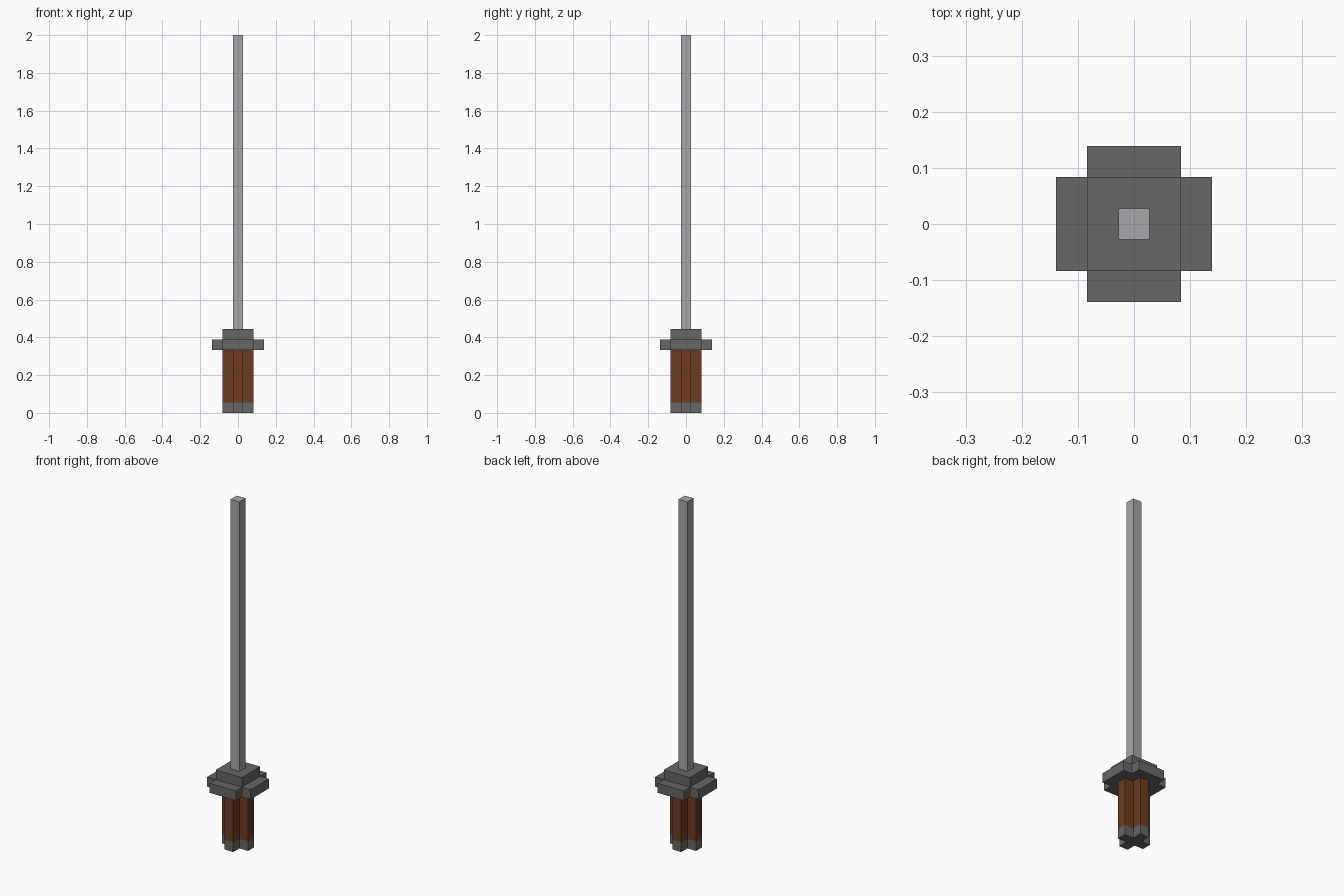
import bpy
import bmesh

cube = bpy.data.objects.get("Cube")
if cube:
    bpy.data.objects.remove(cube, do_unlink=True)

U = 2 / 36  # one block


def material(name, rgb):
    mat = bpy.data.materials.new(name)
    mat.use_nodes = True
    colour = (*rgb, 1)
    mat.diffuse_color = colour
    mat.node_tree.nodes["Principled BSDF"].inputs["Base Color"].default_value = colour
    return mat


dark_iron = material("dark iron", (0.135, 0.135, 0.14))
steel = material("pale steel", (0.39, 0.39, 0.41))
leather = material("brown leather", (0.155, 0.045, 0.014))


def square(half):
    return [(half, -half), (half, half), (-half, half), (-half, -half)]


def cross(reach, half):
    """Plus-shaped outline: one arm turned four times."""
    points = []
    arm = [(reach, -half), (reach, half), (half, half)]
    for _ in range(4):
        points += arm
        arm = [(-y, x) for x, y in arm]
    return points


def prism(name, outline, bottom, top, mat):
    """Extrude an outline between two heights, all measured in blocks."""
    bm = bmesh.new()
    base = bm.faces.new([bm.verts.new((x * U, y * U, bottom * U)) for x, y in outline])
    result = bmesh.ops.extrude_face_region(bm, geom=[base], use_keep_orig=True)
    raised = [v for v in result["geom"] if isinstance(v, bmesh.types.BMVert)]
    bmesh.ops.translate(bm, verts=raised, vec=(0, 0, (top - bottom) * U))
    bmesh.ops.recalc_face_normals(bm, faces=bm.faces)
    mesh = bpy.data.meshes.new(name)
    bm.to_mesh(mesh)
    bm.free()
    mesh.materials.append(mat)
    obj = bpy.data.objects.new(name, mesh)
    bpy.context.collection.objects.link(obj)
    return obj


# Hilt, from the bottom up
prism("pommel", cross(1.5, 0.5), 0, 1, dark_iron)
prism("grip", cross(1.5, 0.5), 1, 6, leather)
prism("crossguard", cross(2.5, 1.5), 6, 7, dark_iron)
prism("collar", square(1.5), 7, 8, dark_iron)

# Blade
prism("blade", square(0.5), 8, 36, steel)
